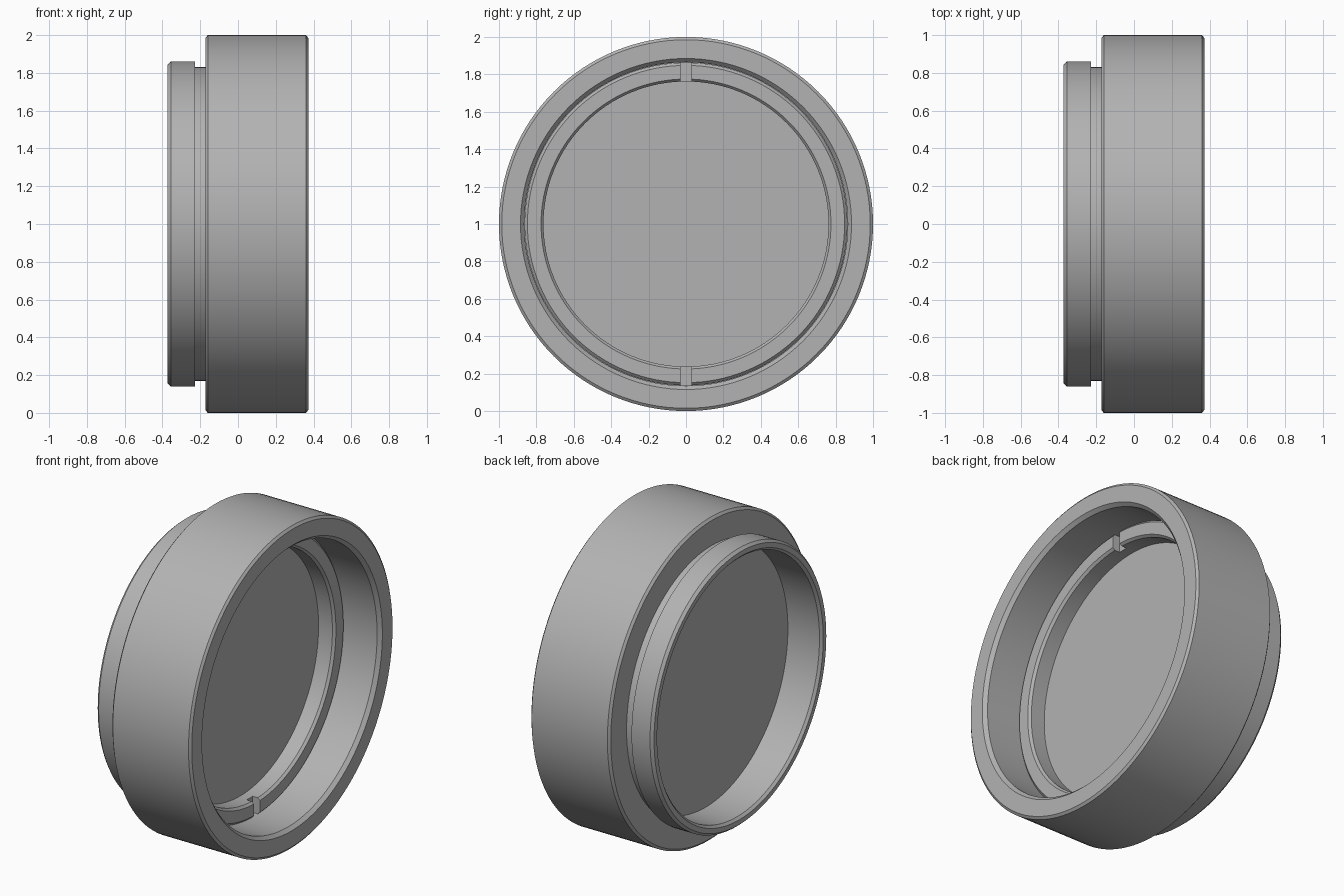
import bpy
import bmesh
import math
from mathutils import Matrix

if "Cube" in bpy.data.objects:
    bpy.data.objects.remove(bpy.data.objects["Cube"], do_unlink=True)

SEGMENTS = 128
AXIS_HEIGHT = 1.0

grey = bpy.data.materials.new("mid_grey")
grey.use_nodes = True
colour = (0.45, 0.45, 0.45, 1)
grey.diffuse_color = colour
grey.node_tree.nodes["Principled BSDF"].inputs["Base Color"].default_value = colour


def add_object(name, bm):
    mesh = bpy.data.meshes.new(name)
    bmesh.ops.recalc_face_normals(bm, faces=bm.faces)
    bm.to_mesh(mesh)
    bm.free()
    mesh.materials.append(grey)
    obj = bpy.data.objects.new(name, mesh)
    bpy.context.collection.objects.link(obj)
    obj.location.z = AXIS_HEIGHT
    return obj


def lathe(name, profile):
    """Turn a closed (x, radius) profile around the x axis."""
    bm = bmesh.new()
    verts = [bm.verts.new((x, 0, r)) for x, r in profile]
    edges = [bm.edges.new((v, verts[i - 1])) for i, v in enumerate(verts)]
    bmesh.ops.spin(bm, geom=verts + edges, cent=(0, 0, 0), axis=(1, 0, 0),
                   angle=math.tau, steps=SEGMENTS, use_merge=True)
    bmesh.ops.remove_doubles(bm, verts=bm.verts, dist=0.0001)
    return add_object(name, bm)


def smooth(obj):
    bpy.ops.object.select_all(action="DESELECT")
    obj.select_set(True)
    bpy.context.view_layer.objects.active = obj
    bpy.ops.object.shade_smooth_by_angle(angle=math.radians(30))


# Housing: wide barrel, narrow neck and rear flange, with a stepped bore
housing = lathe("housing", [
    (-0.372, 0.815), (-0.372, 0.845), (-0.355, 0.86), (-0.228, 0.86),
    (-0.228, 0.83), (-0.173, 0.83), (-0.173, 0.985), (-0.16, 1.0),
    (0.36, 1.0), (0.372, 0.985), (0.372, 0.885), (0.35, 0.865),
    (0.02, 0.865), (0.02, 0.80), (-0.357, 0.80)])

# Retaining ring with chamfered edges
ring = lathe("retaining_ring", [
    (0.0, 0.762), (0.115, 0.762), (0.13, 0.775), (0.13, 0.848),
    (0.115, 0.863), (0.0, 0.863)])

# Two spanner slots cut across the ring
bm = bmesh.new()
for side in (-1, 1):
    bmesh.ops.create_cube(bm, size=1, matrix=Matrix.Translation((0.13, 0, side * 0.81))
                          @ Matrix.Diagonal((0.1, 0.06, 0.2, 1)))
cutter = add_object("slot_cutter", bm)
cutter.hide_render = True
cut = ring.modifiers.new("slots", "BOOLEAN")
cut.operation = "DIFFERENCE"
cut.solver = "EXACT"
cut.object = cutter
bpy.context.view_layer.objects.active = ring
bpy.ops.object.modifier_apply(modifier=cut.name)
bpy.data.objects.remove(cutter, do_unlink=True)

# Flat disc closing the bore
bm = bmesh.new()
bmesh.ops.create_cone(bm, cap_ends=True, segments=SEGMENTS, radius1=0.80, radius2=0.80,
                      depth=0.16, matrix=Matrix.Translation((-0.06, 0, 0))
                      @ Matrix.Rotation(math.pi / 2, 4, "Y"))
disc = add_object("disc", bm)

for part in (housing, ring, disc):
    smooth(part)
